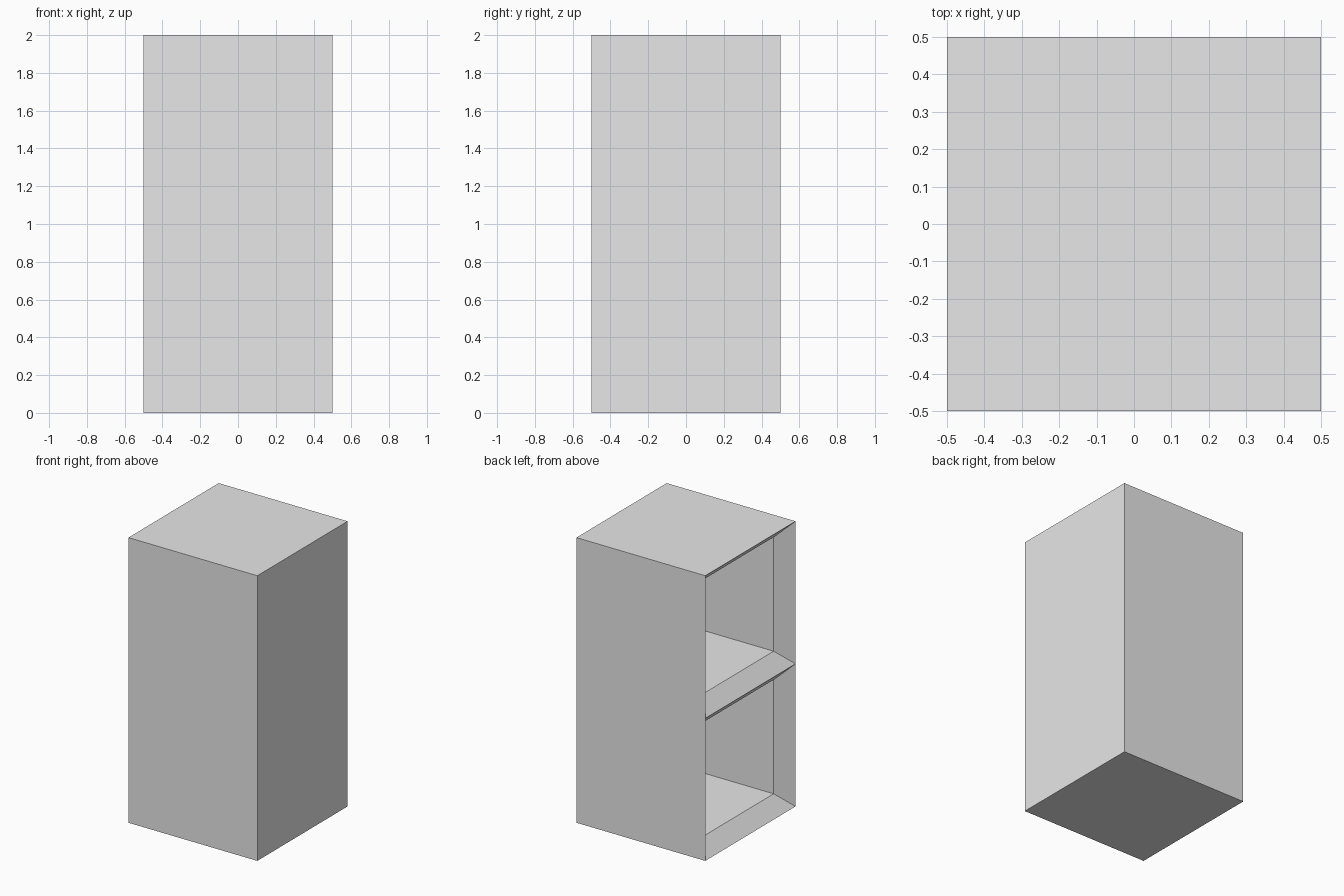
import bpy
import bmesh
from mathutils import Matrix, Vector

WIDTH, HEIGHT, RIM = 1.0, 2.0, 0.1

if "Cube" in bpy.data.objects:
    bpy.data.objects.remove(bpy.data.objects["Cube"], do_unlink=True)

# Plain light grey finish
grey = bpy.data.materials.new("light_grey")
grey.use_nodes = True
colour = (0.8, 0.8, 0.8, 1.0)
grey.diffuse_color = colour
for node in grey.node_tree.nodes:
    if node.type == 'BSDF_PRINCIPLED':
        node.inputs["Base Color"].default_value = colour

# Cabinet block, divided at mid height
bm = bmesh.new()
bmesh.ops.create_cube(bm, size=1, matrix=Matrix.Translation((0, 0, HEIGHT / 2))
                      @ Matrix.Diagonal((WIDTH, WIDTH, HEIGHT, 1)))
bmesh.ops.bisect_plane(bm, geom=bm.verts[:] + bm.edges[:] + bm.faces[:],
                       plane_co=(0, 0, HEIGHT / 2), plane_no=(0, 0, 1))
bm.normal_update()


def push_in(faces, distance):
    verts = list({v for f in faces for v in f.verts})
    bmesh.ops.translate(bm, verts=verts, vec=Vector((distance, 0, 0)))


# Bevelled rims of the two compartments on the open side
openings = [f for f in bm.faces if f.normal.x < -0.9]
bmesh.ops.inset_individual(bm, faces=openings, thickness=RIM, use_even_offset=True)
push_in(openings, RIM)

# Straight-walled compartments behind the rims
backs = bmesh.ops.extrude_discrete_faces(bm, faces=openings)["faces"]
push_in(backs, WIDTH - 2 * RIM)
bm.normal_update()

mesh = bpy.data.meshes.new("shelf_cabinet")
bm.to_mesh(mesh)
bm.free()
mesh.materials.append(grey)
cabinet = bpy.data.objects.new("shelf_cabinet", mesh)
bpy.context.collection.objects.link(cabinet)
